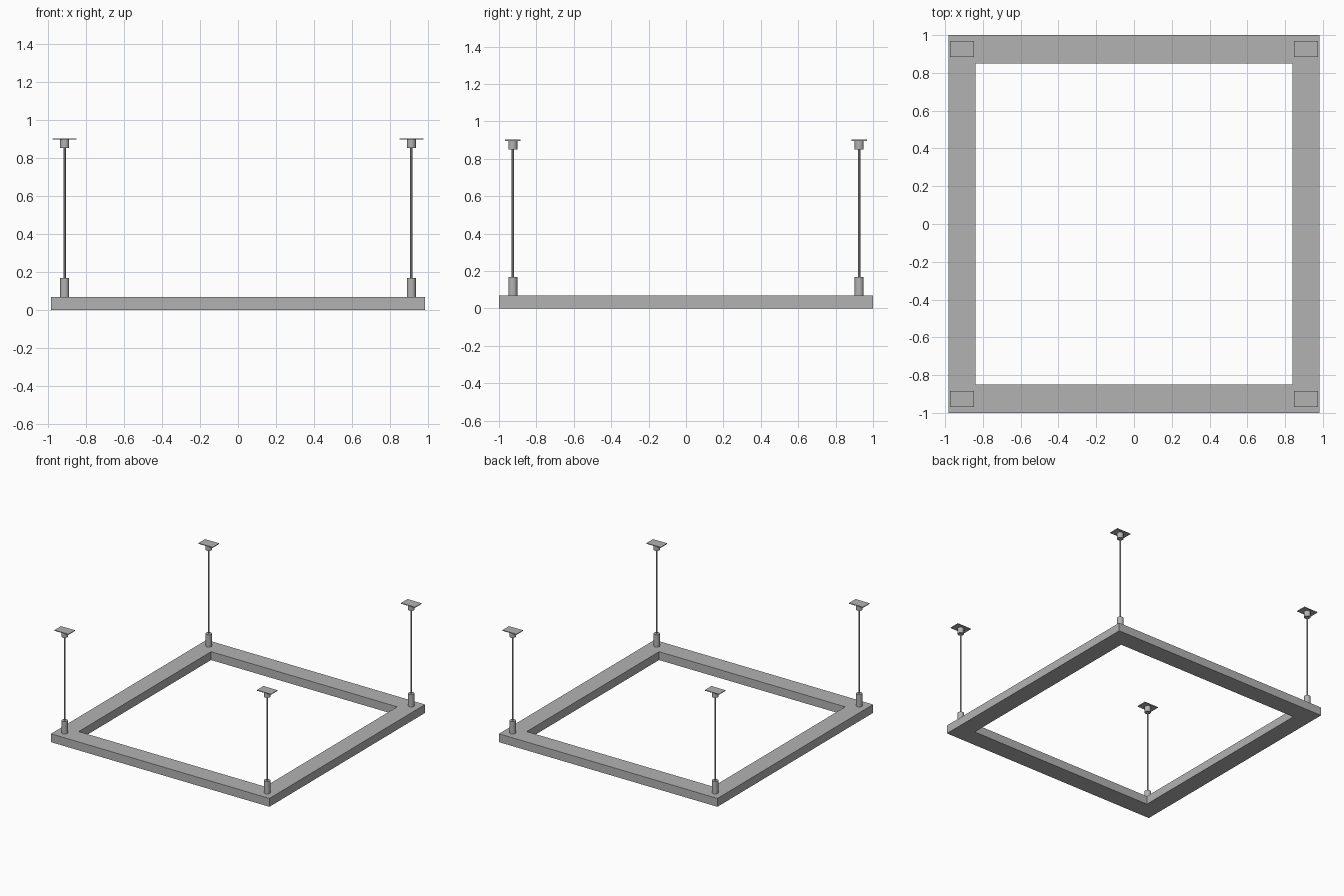
import bpy
import bmesh
from mathutils import Matrix, Vector

cube = bpy.data.objects.get("Cube")
if cube:
    bpy.data.objects.remove(cube, do_unlink=True)

GREY = (0.45, 0.45, 0.45, 1)
metal = bpy.data.materials.new("satin grey")
metal.use_nodes = True
metal.diffuse_color = GREY
metal.node_tree.nodes["Principled BSDF"].inputs["Base Color"].default_value = GREY


def add_object(name, bm):
    bmesh.ops.recalc_face_normals(bm, faces=bm.faces)
    mesh = bpy.data.meshes.new(name)
    bm.to_mesh(mesh)
    bm.free()
    mesh.materials.append(metal)
    obj = bpy.data.objects.new(name, mesh)
    bpy.context.collection.objects.link(obj)
    return obj


def cylinder(name, x, y, bottom, top, radius, sides):
    bm = bmesh.new()
    bmesh.ops.create_cone(bm, cap_ends=True, segments=sides, radius1=radius,
                          radius2=radius, depth=top - bottom,
                          matrix=Matrix.Translation((x, y, (bottom + top) / 2)))
    obj = add_object(name, bm)
    bpy.ops.object.select_all(action="DESELECT")
    obj.select_set(True)
    bpy.context.view_layer.objects.active = obj
    bpy.ops.object.shade_smooth_by_angle()


def box(name, x, y, z, size):
    bm = bmesh.new()
    bmesh.ops.create_cube(bm, size=1, matrix=Matrix.Translation((x, y, z))
                          @ Matrix.Diagonal((*size, 1)))
    add_object(name, bm)


# Rectangular light frame: a flat ring raised to its full thickness
FRAME_TOP = 0.068
CORNERS = [(-1, -1), (1, -1), (1, 1), (-1, 1)]
bm = bmesh.new()
outer = [bm.verts.new((sx * 0.983, sy, 0)) for sx, sy in CORNERS]
inner = [bm.verts.new((sx * 0.838, sy * 0.85, 0)) for sx, sy in CORNERS]
for i in range(4):
    j = (i + 1) % 4
    bm.faces.new((outer[i], outer[j], inner[j], inner[i]))
ring = bmesh.ops.extrude_face_region(bm, geom=bm.faces[:])["geom"]
bmesh.ops.translate(bm, vec=Vector((0, 0, FRAME_TOP)),
                    verts=[g for g in ring if isinstance(g, bmesh.types.BMVert)])
add_object("light_frame", bm)

# Four hangers: lower socket, rod, upper collar and ceiling plate
for sx, sy in CORNERS:
    place = ("front" if sy < 0 else "back") + ("_left" if sx > 0 else "_right")
    x, y = sx * 0.911, sy * 0.926
    cylinder(place + "_socket", x, y, FRAME_TOP, 0.168, 0.024, 24)
    cylinder(place + "_rod", x, y, 0.168, 0.85, 0.006, 12)
    cylinder(place + "_collar", x, y, 0.85, 0.897, 0.024, 24)
    box(place + "_ceiling_plate", x, y, 0.899, (0.126, 0.084, 0.006))
